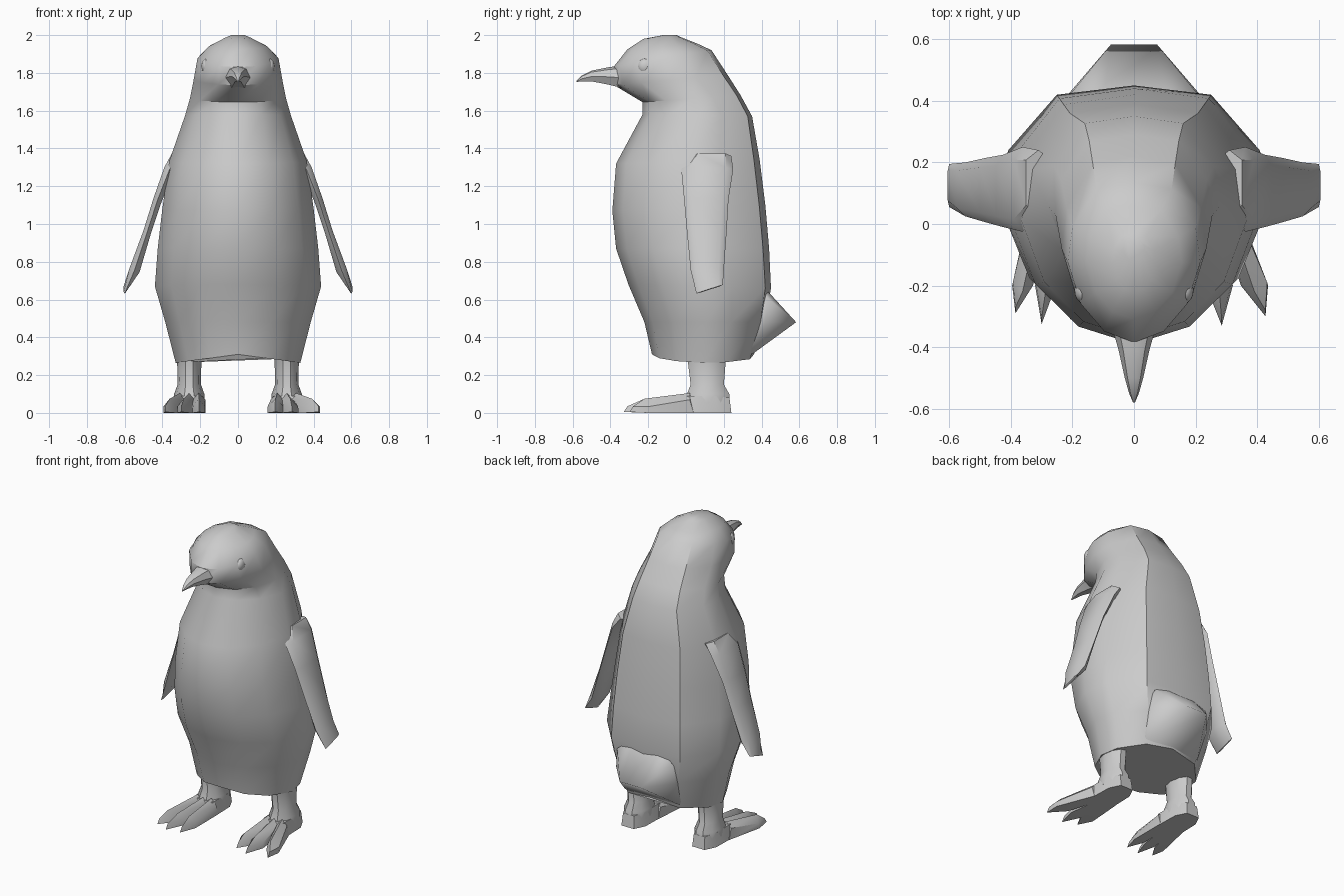
import bpy, bmesh, math
from mathutils import Vector

if "Cube" in bpy.data.objects:
    bpy.data.objects.remove(bpy.data.objects["Cube"])


def finish(name, bm, angle=40):
    bmesh.ops.recalc_face_normals(bm, faces=bm.faces)
    me = bpy.data.meshes.new(name)
    bm.to_mesh(me)
    bm.free()
    ob = bpy.data.objects.new(name, me)
    bpy.context.collection.objects.link(ob)
    bpy.ops.object.select_all(action='DESELECT')
    ob.select_set(True)
    bpy.context.view_layer.objects.active = ob
    bpy.ops.object.shade_smooth_by_angle(angle=math.radians(angle))
    return ob


def loft(name, rings, angle=40):
    bm = bmesh.new()
    loops = [[bm.verts.new(p) for p in r] for r in rings]
    n = len(loops[0])
    for a, b in zip(loops, loops[1:]):
        for i in range(n):
            j = (i + 1) % n
            bm.faces.new((a[i], a[j], b[j], b[i]))
    bm.faces.new(loops[0])
    bm.faces.new(loops[-1])
    return finish(name, bm, angle)


def add_hull(bm, pts):
    vs = [bm.verts.new(p) for p in pts]
    res = bmesh.ops.convex_hull(bm, input=vs)
    junk = [v for v in res['geom_interior'] if isinstance(v, bmesh.types.BMVert)]
    bmesh.ops.delete(bm, geom=junk, context='VERTS')


# body and head: tilted rings (front y, front z, back y, back z, half width)
half = [(0, 0), (.45, .07), (.8, .24), (1, .5), (.93, .72), (.57, .96), (0, 1)]
section = half + [(-x, t) for x, t in half[-2:0:-1]]
body = [(-.18, .31, .36, .31, .33), (-.22, .48, .42, .48, .385),
        (-.305, .68, .45, .66, .44), (-.37, .87, .44, .87, .425),
        (-.39, 1.07, .42, 1.1, .40), (-.37, 1.32, .39, 1.34, .365),
        (-.23, 1.58, .35, 1.57, .28), (-.23, 1.645, .29, 1.68, .255),
        (-.38, 1.735, .22, 1.79, .235), (-.385, 1.83, .135, 1.92, .215),
        (-.31, 1.925, .06, 1.955, .155), (-.225, 1.98, -.03, 1.99, .07)]
rings = []
for k, (yf, zf, yb, zb, w) in enumerate(body):
    sag = .045 if k == 0 else 0
    rings.append([(x * w, yf + (yb - yf) * t, zf + (zb - zf) * t - sag * abs(x))
                  for x, t in section])
rings.append([(x * .035, -.12 + .07 * t, 2.0) for x, t in section])
loft("body", rings)

# tail wedge
bm = bmesh.new()
add_hull(bm, [(s * x, y, z) for s in (-1, 1) for x, y, z in
              [(.075, .583, .48), (.2, .43, .61), (.2, .35, .31), (.22, .3, .46),
               (.215, .42, .48), (.1, .4, .68)]])
finish("tail", bm, 60)

# beak: rings (y, top z, bottom z, half width)
rings = []
for y, zt, zb, w in [(-.34, 1.84, 1.72, .07), (-.41, 1.83, 1.738, .05),
                     (-.5, 1.812, 1.755, .03), (-.55, 1.787, 1.755, .016),
                     (-.58, 1.757, 1.752, .003)]:
    zm = zb + .45 * (zt - zb)
    rings.append([(0, y, zt), (w * .7, y, zt * .75 + zm * .25), (w, y, zm), (w * .5, y, zb),
                  (-w * .5, y, zb), (-w, y, zm), (-w * .7, y, zt * .75 + zm * .25)])
loft("beak", rings)

# toe tips for each foot
toes = {-1: [(-.385, -.29), (-.3, -.325), (-.207, -.31)],
        1: [(.195, -.295), (.285, -.33), (.427, -.30)]}

for s, side in ((-1, "left"), (1, "right")):
    # eye
    bm = bmesh.new()
    bmesh.ops.create_uvsphere(bm, u_segments=16, v_segments=10, radius=.041)
    for v in bm.verts:
        v.co = Vector((v.co.x * .65 + s * .167, v.co.y - .215, v.co.z + 1.835))
    finish(side + "_eye", bm)

    # flipper: rings (x, z, front y, back y, half thickness)
    rings = []
    for x, z, y0, y1, t in [(.31, 1.36, .03, .24, .04), (.362, 1.29, -.025, .25, .028),
                            (.425, 1.13, -.01, .225, .022), (.48, .96, .005, .215, .02),
                            (.548, .755, .025, .20, .027), (.60, .65, .055, .195, .005)]:
        tip = .045 if z < .7 else 0
        rings.append([(s * (x + dx * t), y0 + (y1 - y0) * f, z + tip * (f - .4) + dx * t * .35)
                      for dx, f in [(0, 0), (1, .15), (1, .85), (0, 1), (-1, .85), (-1, .15)]])
    loft(side + "_flipper", rings)

    # leg
    cx = s * .258
    rings = []
    for z, rx, y0, y1 in [(.05, .08, -.01, .235), (.1, .08, .0, .235), (.15, .062, .02, .205),
                          (.27, .064, .005, .215), (.34, .07, .0, .22)]:
        rings.append([(cx + rx * math.cos(a), (y0 + y1) / 2 + (y1 - y0) / 2 * math.sin(a), z)
                      for a in [math.tau * i / 10 for i in range(10)]])
    loft(side + "_leg", rings)

    # foot: heel block plus three ridged toes
    bm = bmesh.new()
    add_hull(bm, [(cx + x, y, z) for x, y, z in
                  [(-.045, .24, 0), (.045, .24, 0), (-.08, .17, 0), (.08, .17, 0),
                   (-.085, -.02, 0), (.085, -.02, 0), (-.04, .23, .08), (.04, .23, .08),
                   (-.075, .15, .09), (.075, .15, .09), (-.07, 0, .09), (.07, 0, .09)]])
    tips = toes[s]
    spread = (tips[2][0] - tips[0][0]) / 4 * .95
    for i, (tx, ty) in enumerate(tips):
        bx = cx + (i - 1) * .05
        mx = tx + (bx - tx) * .3
        add_hull(bm, [(bx - .035, .04, 0), (bx + .035, .04, 0), (bx, .02, .105),
                      (bx - .035, .02, .07), (bx + .035, .02, .07),
                      (mx - spread * .8, -.2, 0), (mx + spread * .8, -.2, 0),
                      (mx - spread * .75, -.19, .035), (mx + spread * .75, -.19, .035),
                      (mx, -.22, .075), (tx, ty, .005), (tx, ty + .02, .035)])
    finish(side + "_foot", bm, 35)
